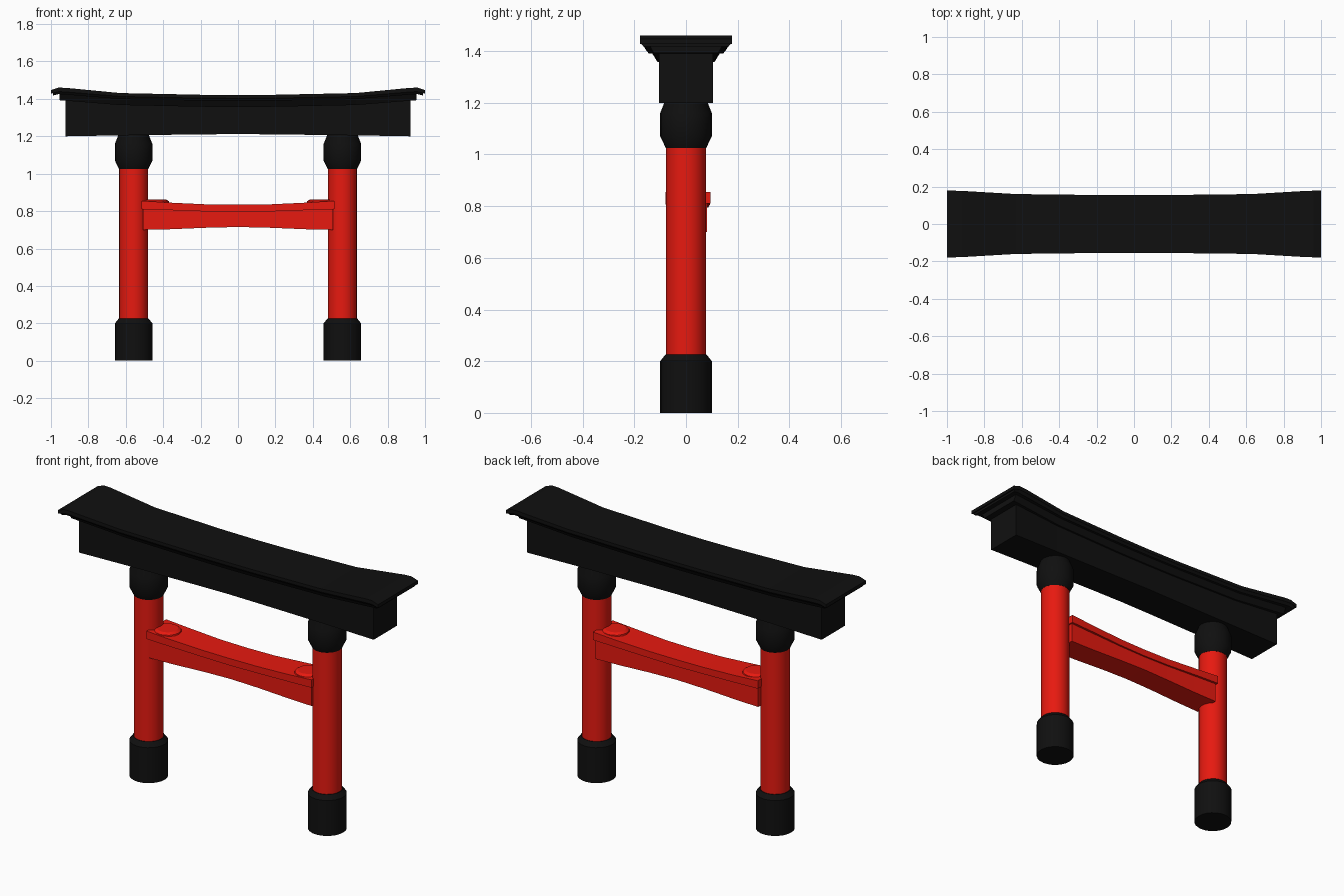
import bpy, bmesh, math

if "Cube" in bpy.data.objects:
    bpy.data.objects.remove(bpy.data.objects["Cube"])


def material(name, rgb):
    m = bpy.data.materials.new(name)
    m.diffuse_color = (*rgb, 1)
    m.use_nodes = True
    m.node_tree.nodes["Principled BSDF"].inputs["Base Color"].default_value = m.diffuse_color
    return m


RED = material("red_paint", (0.8, 0.01, 0.005))
BLACK = material("black_paint", (0.005, 0.005, 0.005))


def finish(name, bm, mat, smooth=None):
    bmesh.ops.recalc_face_normals(bm, faces=bm.faces)
    me = bpy.data.meshes.new(name)
    bm.to_mesh(me)
    bm.free()
    me.materials.append(mat)
    ob = bpy.data.objects.new(name, me)
    bpy.context.collection.objects.link(ob)
    if smooth:
        bpy.ops.object.select_all(action='DESELECT')
        ob.select_set(True)
        bpy.context.view_layer.objects.active = ob
        bpy.ops.object.shade_smooth_by_angle(angle=math.radians(smooth))
    return ob


def lathe(name, x, profile, mat, n=24):
    """Closed round part from (radius, z) points."""
    bm = bmesh.new()
    rings = [[bm.verts.new((x + r * math.cos(2 * math.pi * i / n),
                            r * math.sin(2 * math.pi * i / n), z))
              for i in range(n)] for r, z in profile]
    for a, b in zip(rings, rings[1:]):
        for i in range(n):
            j = (i + 1) % n
            bm.faces.new((a[i], a[j], b[j], b[i]))
    bm.faces.new(rings[0])
    bm.faces.new(rings[-1])
    return finish(name, bm, mat, 30)


def beam(name, half, mat, shift=0.0):
    """Loft along x, mirrored; stations are (x, z_bottom, z_top, y_bottom, y_top)."""
    stations = [(-s[0], *s[1:]) for s in reversed(half[1:])] + half
    bm = bmesh.new()
    rings = []
    for x, zb, zt, yb, yt in stations:
        rings.append([bm.verts.new((x, y + shift, z)) for y, z in
                      ((-yb, zb), (yb, zb), (yt, zt), (-yt, zt))])
    for a, b in zip(rings, rings[1:]):
        for i in range(4):
            j = (i + 1) % 4
            bm.faces.new((a[i], a[j], b[j], b[i]))
    bm.faces.new(rings[0])
    bm.faces.new(rings[-1])
    return finish(name, bm, mat)


# Posts with black feet and collars, plus the low pads on the tie beam
for side, s in (("left", -1), ("right", 1)):
    px = 0.558 * s
    lathe(f"{side}_foot", px, [(0.1, 0), (0.1, 0.2), (0.08, 0.225)], BLACK)
    lathe(f"{side}_post", px, [(0.077, 0.2), (0.077, 1.05)], RED)
    lathe(f"{side}_collar", px, [(0.078, 1.025), (0.1, 1.07), (0.1, 1.16),
                                 (0.082, 1.205), (0.082, 1.22)], BLACK)
    lathe(f"{side}_tie_pad", 0.44 * s, [(0.075, 0.835), (0.07, 0.853), (0.055, 0.863)], RED, 16)

# Tie beam between the posts, with an overhanging cap plank
beam("tie_beam", [(0, 0.715, 0.80, 0.07, 0.07), (0.17, 0.711, 0.80, 0.07, 0.07),
                  (0.36, 0.703, 0.81, 0.072, 0.072), (0.508, 0.70, 0.82, 0.074, 0.074)], RED, 0.007)
beam("tie_cap", [(0, 0.795, 0.834, 0.079, 0.079), (0.17, 0.798, 0.836, 0.08, 0.08),
                 (0.36, 0.805, 0.845, 0.085, 0.085), (0.515, 0.81, 0.855, 0.087, 0.087)], RED, 0.007)

# Main lintel
beam("lintel", [(0, 1.212, 1.37, 0.1, 0.1), (0.2, 1.21, 1.37, 0.1, 0.1),
                (0.63, 1.205, 1.38, 0.102, 0.102), (0.922, 1.2, 1.4, 0.105, 0.105)], BLACK)

# Flared moulding under the roof plank
beam("roof_moulding", [(0, 1.357, 1.395, 0.11, 0.133), (0.2, 1.358, 1.396, 0.11, 0.133),
                       (0.63, 1.367, 1.405, 0.113, 0.137), (0.955, 1.393, 1.435, 0.125, 0.148)], BLACK)

# Upswept roof plank: sloped underside band and top band
beam("roof_plank_lower", [(0, 1.39, 1.404, 0.143, 0.154), (0.2, 1.391, 1.405, 0.144, 0.155),
                          (0.63, 1.399, 1.414, 0.148, 0.16), (0.92, 1.423, 1.438, 0.163, 0.177),
                          (0.96, 1.425, 1.44, 0.165, 0.178), (0.99, 1.418, 1.434, 0.165, 0.178)], BLACK)
beam("roof_plank_top", [(0, 1.403, 1.421, 0.154, 0.154), (0.2, 1.404, 1.422, 0.155, 0.155),
                        (0.63, 1.413, 1.431, 0.16, 0.16), (0.92, 1.437, 1.459, 0.177, 0.177),
                        (0.96, 1.439, 1.46, 0.178, 0.178), (1.0, 1.428, 1.447, 0.178, 0.178)], BLACK)
